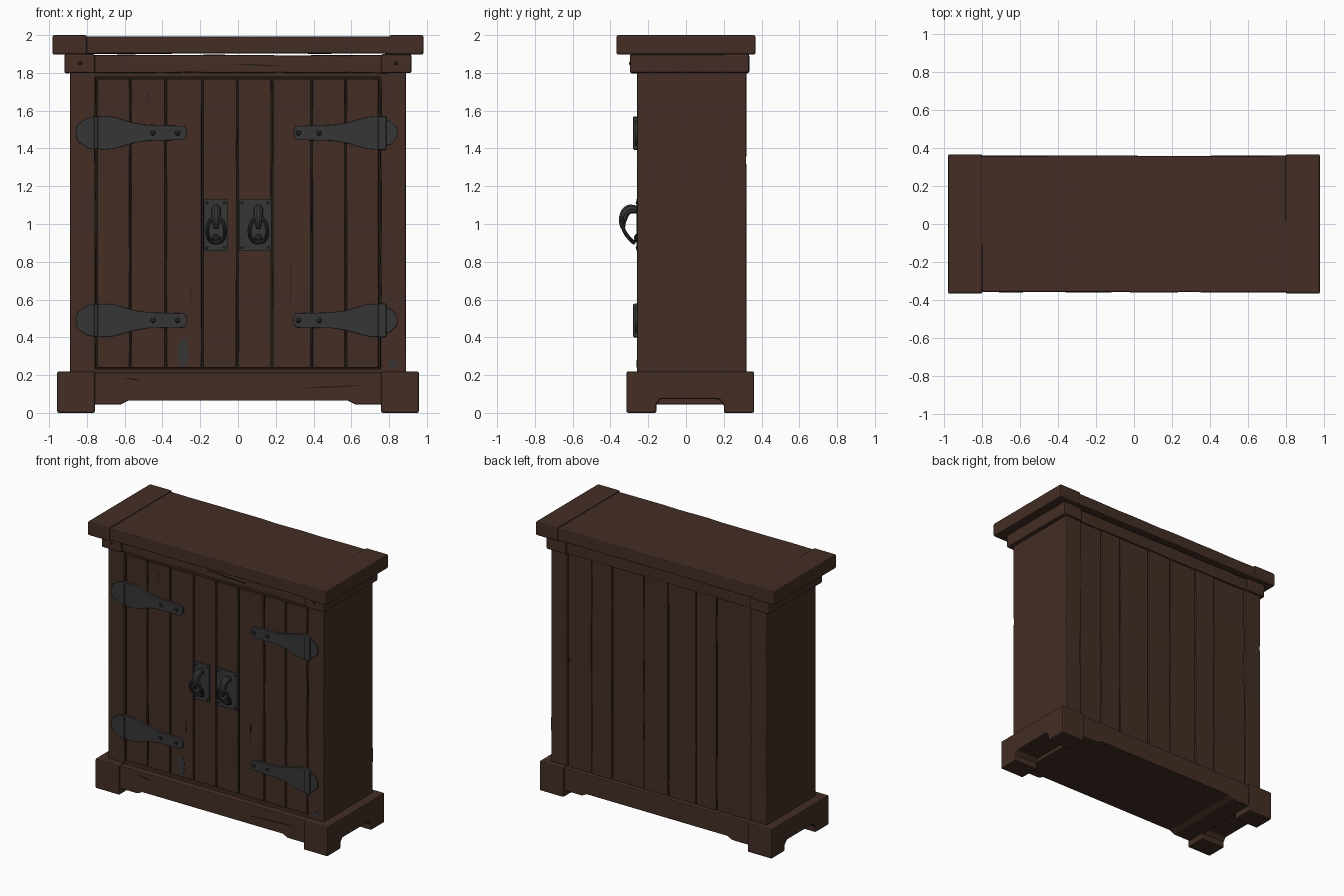
import bpy, bmesh, math, random
from mathutils import Vector

if "Cube" in bpy.data.objects:
    bpy.data.objects.remove(bpy.data.objects["Cube"])

random.seed(4)


def material(name, rgb):
    m = bpy.data.materials.new(name)
    m.diffuse_color = (*rgb, 1)
    m.use_nodes = True
    m.node_tree.nodes["Principled BSDF"].inputs["Base Color"].default_value = m.diffuse_color
    return m


WOOD = material("brown_wood", (0.056, 0.027, 0.018))
DARK = material("dark_groove", (0.014, 0.009, 0.007))
IRON = material("grey_iron", (0.037, 0.037, 0.038))
RIVET = material("black_iron", (0.014, 0.014, 0.015))


def finish(name, bm, mat, bevel=0.0):
    bmesh.ops.recalc_face_normals(bm, faces=bm.faces[:])
    me = bpy.data.meshes.new(name)
    bm.to_mesh(me)
    bm.free()
    me.materials.append(mat)
    ob = bpy.data.objects.new(name, me)
    bpy.context.collection.objects.link(ob)
    if bevel:
        b = ob.modifiers.new("worn_edges", 'BEVEL')
        b.width = bevel
        b.segments = 2
        b.limit_method = 'ANGLE'
        b.angle_limit = math.radians(40)
    return ob


def box(name, x, y, z, mat=WOOD, bevel=0.006, wobble=0.0):
    """Board between min/max pairs; wobble gives hand-cut wavy edges."""
    bm = bmesh.new()
    bmesh.ops.create_cube(bm, size=1)
    lo, hi = Vector((x[0], y[0], z[0])), Vector((x[1], y[1], z[1]))
    mid, size = (lo + hi) / 2, hi - lo
    for v in bm.verts:
        v.co = Vector([mid[i] + v.co[i] * size[i] for i in range(3)])
    if wobble:
        ax = max(range(3), key=lambda i: size[i])
        n = max(3, int(size[ax] / 0.17))
        normal = Vector([float(i == ax) for i in range(3)])
        for k in range(1, n):
            co = lo + normal * size[ax] * (k + random.uniform(-.25, .25)) / n
            bmesh.ops.bisect_plane(bm, geom=bm.verts[:] + bm.edges[:] + bm.faces[:],
                                   plane_co=co, plane_no=normal)
        for v in bm.verts:
            for i in range(3):
                if i != ax:
                    v.co[i] -= math.copysign(random.uniform(0, wobble), v.co[i] - mid[i])
    return finish(name, bm, mat, bevel)


def prism(name, pts, axis, lo, hi, mat=WOOD, bevel=0.0):
    """Extrude an outline: axis Y takes (x, z) points, axis X takes (y, z)."""
    bm = bmesh.new()
    place = (lambda p, w: (p[0], w, p[1])) if axis == 'Y' else (lambda p, w: (w, p[0], p[1]))
    a = [bm.verts.new(place(p, lo)) for p in pts]
    b = [bm.verts.new(place(p, hi)) for p in pts]
    bm.faces.new(a)
    bm.faces.new(b)
    for i in range(len(pts)):
        j = (i + 1) % len(pts)
        bm.faces.new((a[i], a[j], b[j], b[i]))
    return finish(name, bm, mat, bevel)


def tube(name, pts, depth, mat, cyclic=False):
    """Round bar through (x, y, z, radius) points, converted to mesh."""
    cu = bpy.data.curves.new(name, 'CURVE')
    cu.dimensions = '3D'
    cu.bevel_depth = depth
    cu.bevel_resolution = 3
    cu.use_fill_caps = True
    sp = cu.splines.new('BEZIER')
    sp.bezier_points.add(len(pts) - 1)
    for bp, p in zip(sp.bezier_points, pts):
        bp.co = p[:3]
        bp.radius = p[3]
        bp.handle_left_type = bp.handle_right_type = 'AUTO'
    sp.use_cyclic_u = cyclic
    sp.resolution_u = 8
    cu.materials.append(mat)
    ob = bpy.data.objects.new(name, cu)
    bpy.context.collection.objects.link(ob)
    bpy.ops.object.select_all(action='DESELECT')
    ob.select_set(True)
    bpy.context.view_layer.objects.active = ob
    bpy.ops.object.convert(target='MESH')
    bpy.ops.object.shade_smooth_by_angle()


def rivet(name, x, y, z, r, mat=RIVET):
    bm = bmesh.new()
    bmesh.ops.create_uvsphere(bm, u_segments=10, v_segments=6, radius=r)
    for v in bm.verts:
        v.co = (v.co.x + x, v.co.y * 0.6 + y, v.co.z + z)
    finish(name, bm, mat)


# Carcass: dark core seen in the gaps, and the two side panels
box("cabinet_core", (-.78, .78), (-.238, .30), (.1, 1.88), DARK, 0)
for s, side in ((-1, "left"), (1, "right")):
    box(side + "_side_panel", sorted((s * .755, s * .89)), (-.26, .32), (.15, 1.85), WOOD, .006, .002)

# Door planks and the rails above and below them
seams = [-.75, -.57, -.383, -.188, -.003, .18, .39, .57, .748]
for i in range(8):
    box(f"door_plank_{i + 1}", (seams[i] + .004, seams[i + 1] - .004),
        (-.253, -.22), (.238, 1.768), WOOD, .004, .002)
box("door_top_rail", (-.76, .76), (-.256, -.2), (1.777, 1.82), WOOD, .003)
box("door_bottom_rail", (-.76, .76), (-.256, -.2), (.15, .232), WOOD, .003)

# Back boards
backs = [-.755, -.47, -.3, -.07, .13, .39, .56, .755]
for i in range(7):
    box(f"back_board_{i + 1}", (backs[i] + .002, backs[i + 1] - .002),
        (.27, .311 + .003 * (i % 2)), (.15, 1.85), WOOD, .004, .002)

# Plinth with a shaped lower edge, and side feet cut by a notch
prism("plinth", [(-.77, .045), (-.62, .045), (-.58, .065), (.58, .065), (.62, .045),
                 (.77, .045), (.77, .214), (-.77, .214)], 'Y', -.303, .345, WOOD, .006)
foot = [(-.315, 0), (-.157, 0), (-.157, .045), (-.135, .073), (.175, .073),
        (.2, .045), (.2, 0), (.36, 0), (.36, .22), (-.315, .22)]
for s, side in ((-1, "left"), (1, "right")):
    prism(side + "_foot", foot, 'X', s * .758, s * .957, WOOD, .009)

# Cornice under the top, with end blocks
box("cornice", (-.78, .78), (-.282, .325), (1.797, 1.897), WOOD, .008, .005)
for s, side in ((-1, "left"), (1, "right")):
    box(side + "_cornice_block", sorted((s * .755, s * .92)), (-.297, .335), (1.797, 1.9), WOOD, .01, .003)
    rivet(side + "_cornice_peg", s * .835, -.296, 1.85, .01, DARK)

# Table top with slightly larger end caps
box("top_board", (-.82, .82), (-.362, .362), (1.9, 1.994), WOOD, .008, .004)
for s, side in ((-1, "left"), (1, "right")):
    box(side + "_top_cap", sorted((s * .80, s * .982)), (-.368, .368), (1.897, 2.0), WOOD, .01)


# Strap hinges: half outlines as (distance from centre, half height)
def outline(half, s, zc):
    return ([(s * d, zc + h) for d, h in half] +
            [(s * d, zc - h) for d, h in reversed(half)])


strap = [(.27, .018), (.285, .037), (.48, .042), (.56, .055), (.65, .083), (.70, .088), (.748, .085)]
leaves = {-1: [(.758, .088), (.80, .078), (.848, .045), (.858, .012)],
          1: [(.775, .07), (.81, .06), (.835, .035), (.845, .01)]}
for s, side in ((-1, "left"), (1, "right")):
    for zc, level in ((.49, "lower"), (1.482, "upper")):
        tag = f"{level}_{side}_hinge"
        shift = .024 if s > 0 else 0
        prism(tag + "_strap", outline([(d + shift, h) for d, h in strap], s, zc),
              'Y', -.268, -.245, IRON, .003)
        prism(tag + "_leaf", outline(leaves[s], s, zc), 'Y', -.27, -.25, IRON, .003)
        if s > 0:
            box(tag + "_knuckle", (.742, .785), (-.281, -.24), (zc - .09, zc + .088), IRON, .008)
        else:
            box(tag + "_knuckle", (-.762, -.742), (-.279, -.24), (zc - .086, zc + .086), IRON, .006)
        for k, d in enumerate((.32, .45 if s < 0 else .43)):
            rivet(f"{tag}_rivet_{k + 1}", s * d, -.268, zc, .014)

# Door handles: back plate, hooked lug and hanging ring
for side, cx, x0, x1 in (("left", -.116, -.182, -.056), ("right", .108, .005, .177)):
    box(side + "_handle_plate", (x0, x1), (-.262, -.24), (.856, 1.133), IRON, .003)
    tube(side + "_handle_lug", [(cx, -.255, 1.075, .9), (cx, -.305, 1.075, 1.1),
                                (cx, -.333, 1.03, 1), (cx, -.335, .975, .5)], .024, IRON)
    tube(side + "_handle_ring", [(cx, -.338, 1.035, 1), (cx + .047, -.328, .965, 1),
                                 (cx, -.277, .903, 1.1), (cx - .047, -.328, .965, 1)],
         .010, IRON, True)
    rivet(side + "_handle_boss", cx, -.262, .925, .022)
    for k in range(4):
        rivet(f"{side}_plate_pin_{k + 1}", (x0 + .016, x1 - .016)[k % 2], -.262,
              (.875, 1.113)[k // 2], .007)

# Cracks: thin dark slivers (centre x, centre z, half length, half width, tilt, face y)
cracks = [(.49, .137, .19, .004, .05, -.3045), (-.56, .178, .05, .005, -.15, -.3045),
          (.1, 1.842, .16, .004, -.04, -.2835), (-.48, 1.67, .03, .003, 1.57, -.254),
          (.39, 1.0, .06, .003, 1.57, -.254), (.28, .7, .15, .002, 1.57, -.254),
          (-.25, .62, .05, .003, 1.57, -.254)]
for i, (cx, cz, length, width, tilt, y) in enumerate(cracks):
    c, sn = math.cos(tilt), math.sin(tilt)
    pts = [(-length, 0), (-length * .3, width), (length * .4, width * .7),
           (length, 0), (length * .3, -width)]
    prism(f"crack_{i + 1}", [(cx + u * c - v * sn, cz + u * sn + v * c) for u, v in pts],
          'Y', y, y + .008, DARK)

# Grey stains on the left door and right post
for name, cx, cz, rx, rz, y in (("door_stain", -.292, .32, .029, .075, -.2545),
                                ("post_stain", .82, .26, .026, .02, -.2615)):
    prism(name, [(cx + rx * math.cos(a * math.pi / 6), cz + rz * math.sin(a * math.pi / 6))
                 for a in range(12)], 'Y', y, y + .006, IRON)
